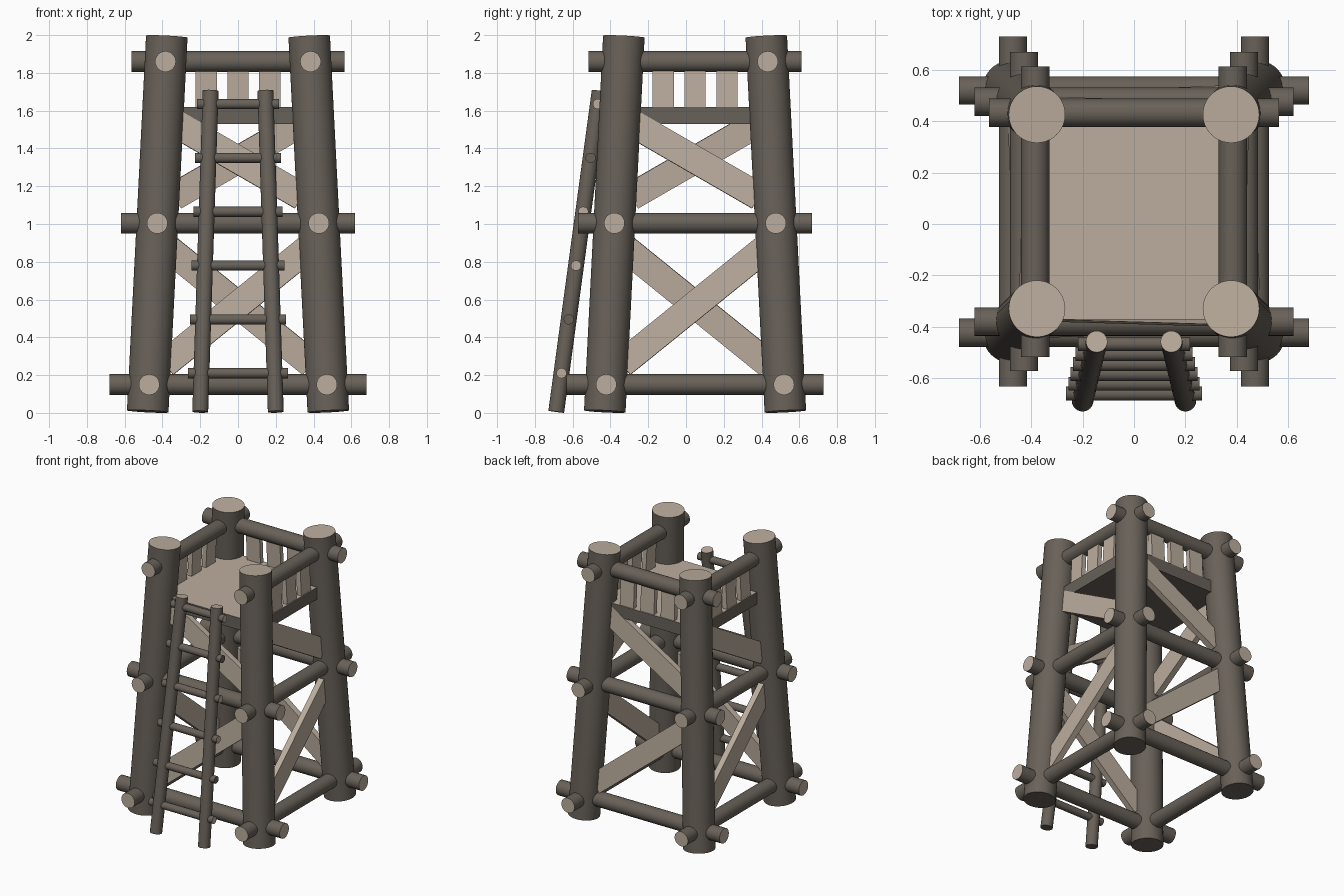
import bpy, bmesh, math
from mathutils import Vector, Matrix

if "Cube" in bpy.data.objects:
    bpy.data.objects.remove(bpy.data.objects["Cube"])

CY = 0.048                      # tower centre in y


def mat(name, col):
    m = bpy.data.materials.new(name)
    m.diffuse_color = (*col, 1)
    m.use_nodes = True
    m.node_tree.nodes["Principled BSDF"].inputs["Base Color"].default_value = m.diffuse_color
    return m


BARK = mat("bark", (0.14, 0.12, 0.10))
WOOD = mat("cut_wood", (0.50, 0.42, 0.34))


def finish(name, bm, smooth=False):
    me = bpy.data.meshes.new(name)
    bm.to_mesh(me)
    bm.free()
    ob = bpy.data.objects.new(name, me)
    bpy.context.collection.objects.link(ob)
    me.materials.append(BARK)
    me.materials.append(WOOD)
    if smooth:
        for p in me.polygons:
            p.use_smooth = len(p.vertices) == 4
    return ob


def log(name, a, b, r, seg=32, cut_a=True, cut_b=True):
    """Round log from a to b with optional pale cut ends."""
    a, b = Vector(a), Vector(b)
    d = b - a
    bm = bmesh.new()
    bmesh.ops.create_cone(bm, cap_ends=True, segments=seg, radius1=r, radius2=r, depth=d.length)
    for f in bm.faces:
        if len(f.verts) > 4:
            top = f.calc_center_median().z > 0
            f.material_index = int(cut_b if top else cut_a)
    rot = d.to_track_quat('Z', 'Y').to_matrix().to_4x4()
    bm.transform(Matrix.Translation((a + b) / 2) @ rot)
    return finish(name, bm, True)


def box(name, size, matrix, wood=True):
    bm = bmesh.new()
    bmesh.ops.create_cube(bm, size=1, matrix=matrix @ Matrix.Diagonal((*size, 1)))
    for f in bm.faces:
        f.normal_update()
        f.material_index = int(wood or f.normal.z > 0.9)
    return finish(name, bm)


def off(z):
    """Distance of the leaning leg axis from the centre at height z."""
    return 0.478 - 0.0505 * z


LEAN = math.atan(0.0505)
SIDES = ["front", "right", "back", "left"]

for k, side in enumerate(SIDES):
    T = Matrix.Translation((0, CY, 0)) @ Matrix.Rotation(k * math.pi / 2, 4, 'Z')

    # corner leg
    log(side + "_leg", T @ Vector((-off(0), -off(0), 0.008)),
        T @ Vector((-off(2), -off(2), 1.992)), 0.11, 48, cut_a=False)

    # cross beams; the front has no top rail
    for label, z, half in (("bottom", 0.15, 0.68), ("middle", 1.004, 0.62), ("top", 1.86, 0.564)):
        if label == "top" and side == "front":
            continue
        y = -off(z)
        log(f"{side}_{label}_beam", T @ Vector((-half, y, z)), T @ Vector((half, y, z)), 0.055)

    # diagonal braces
    for label, z, ang, length in (("lower", 0.572, 39, 1.0), ("upper", 1.34, -30, 0.78)):
        M = (T @ Matrix.Translation((0, -off(z), z)) @ Matrix.Rotation(-LEAN, 4, 'X')
             @ Matrix.Rotation(-math.radians(ang), 4, 'Y'))
        box(f"{side}_{label}_brace", (length, 0.045, 0.145), M)

    # railing slats
    if side != "front":
        for i in (-1, 0, 1):
            z = 1.72
            M = (T @ Matrix.Translation((i * 0.169, -off(z), z)) @ Matrix.Rotation(-LEAN, 4, 'X'))
            box(f"{side}_slat_{i + 2}", (0.113, 0.035, 0.24), M)

# platform deck
box("platform", (0.84, 0.84, 0.09), Matrix.Translation((0, CY, 1.575)), wood=False)

# ladder
foot, head = Vector((0.2, -0.687, 0.006)), Vector((0.145, -0.457, 1.705))
flip = Vector((-1, 1, 1))
log("ladder_right_rail", foot, head, 0.042, 24, cut_a=False)
log("ladder_left_rail", foot * flip, head * flip, 0.042, 24, cut_a=False)
for i in range(6):
    z = 0.21 + i * 0.285
    p = foot.lerp(head, (z - foot.z) / (head.z - foot.z))
    x = p.x + 0.071
    pale = i not in (1, 4)
    log(f"ladder_rung_{i + 1}", (-x, p.y, z), (x, p.y, z), 0.027, 20, pale, pale)
